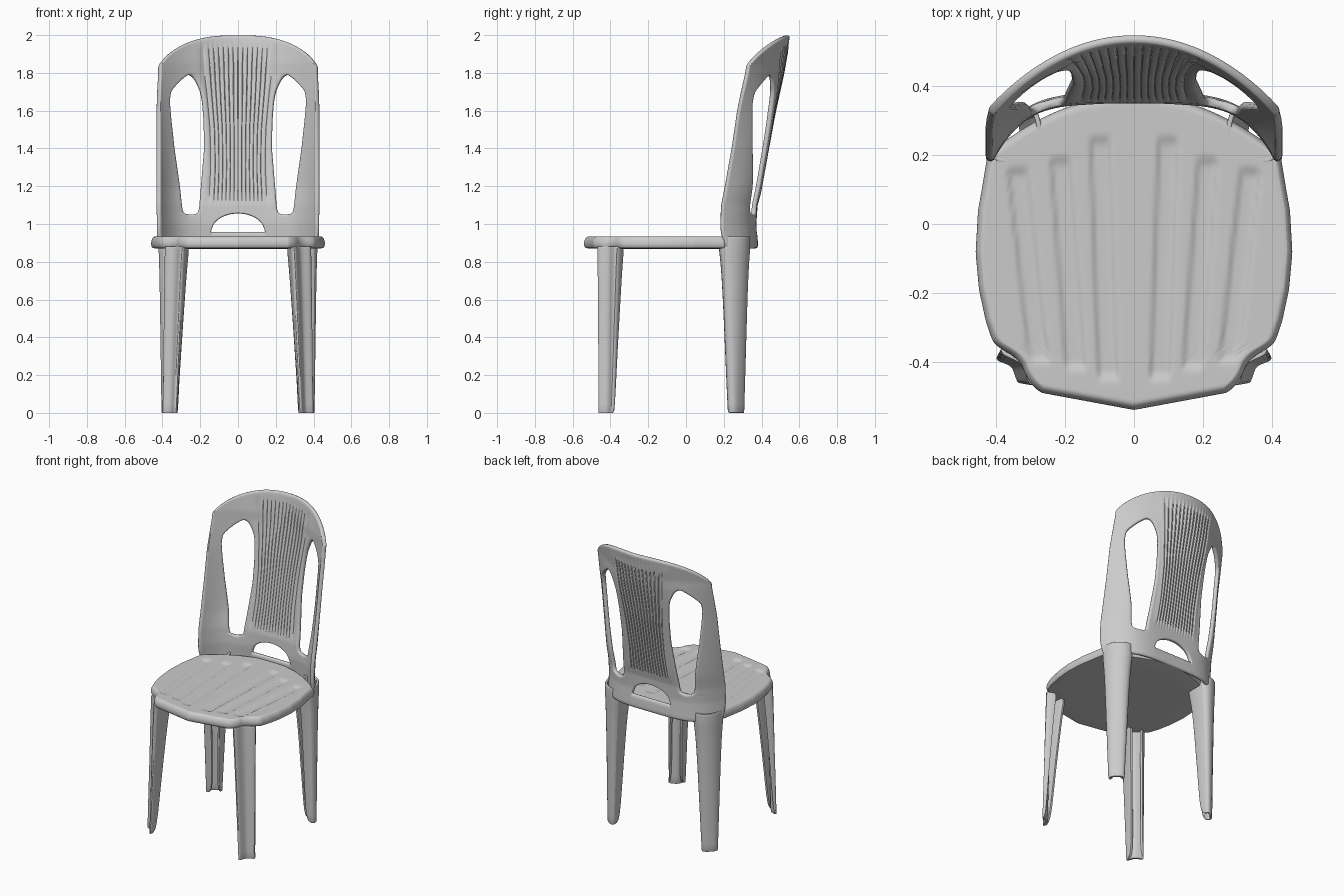
import bpy, bmesh, math

if "Cube" in bpy.data.objects:
    bpy.data.objects.remove(bpy.data.objects["Cube"])


def interp(table, v):
    """Piecewise-linear lookup; rows are (key, value, value...)."""
    if v <= table[0][0]:
        return table[0][1:]
    for a, b in zip(table, table[1:]):
        if v <= b[0]:
            f = (v - a[0]) / (b[0] - a[0])
            return [p + (q - p) * f for p, q in zip(a[1:], b[1:])]
    return table[-1][1:]


def smooth(a, b, v):
    f = min(1, max(0, (v - a) / (b - a)))
    return f * f * (3 - 2 * f)


def sheet(rows, skip=lambda r, c: False):
    """Quad sheet from rows of points, leaving out skipped cells and welding seams."""
    bm = bmesh.new()
    vs = [[bm.verts.new(p) for p in row] for row in rows]
    for r in range(len(vs) - 1):
        for c in range(len(vs[0]) - 1):
            if not skip(r, c):
                bm.faces.new((vs[r][c], vs[r][c + 1], vs[r + 1][c + 1], vs[r + 1][c]))
    bmesh.ops.remove_doubles(bm, verts=bm.verts, dist=1e-4)
    return bm


def finish(bm, name, thick, dense=True):
    """Turn a sheet into a moulded plastic part with rounded rims (thick=0: already closed)."""
    bmesh.ops.recalc_face_normals(bm, faces=bm.faces)
    me = bpy.data.meshes.new(name)
    bm.to_mesh(me)
    bm.free()
    ob = bpy.data.objects.new(name, me)
    bpy.context.collection.objects.link(ob)
    if not dense:
        sub = ob.modifiers.new("Smooth", 'SUBSURF')
        sub.levels = sub.render_levels = 2
    if thick:
        sol = ob.modifiers.new("Thickness", 'SOLIDIFY')
        sol.thickness, sol.offset = thick, 0
    if dense:
        sub = ob.modifiers.new("Round", 'SUBSURF')
        sub.levels = sub.render_levels = 1
    else:
        bev = ob.modifiers.new("Round", 'BEVEL')
        bev.width, bev.segments, bev.limit_method = 0.004, 2, 'ANGLE'
        bev.angle_limit = math.radians(50)
    bpy.ops.object.select_all(action='DESELECT')
    ob.select_set(True)
    bpy.context.view_layer.objects.active = ob
    bpy.ops.object.shade_smooth_by_angle(angle=math.radians(50))
    return ob


# Seat: outline half-width along y, with a notch over each front leg
WIDTH = [(-.49, .27), (-.475, .295), (-.45, .313), (-.42, .325), (-.395, .35), (-.378, .39),
         (-.36, .41), (-.3, .43), (-.2, .45), (-.08, .46), (.05, .453), (.2, .425)]
# Seat channels: x at back, x at front, y at back, y at front
CHANNELS = [(.10, .075, .26, -.46), (.215, .17, .20, -.43), (.34, .275, .17, -.41)]


def seat_point(u, v):
    s = -.49 + .69 * v
    x = u * interp(WIDTH, s)[0]
    ax = abs(x)
    y = s + (1 - v) ** 2 * (-.05 + .05 * ax / .27) + v * v * (.175 - .95 * ax * ax)
    x, y, ax = x * .97, y * .97, ax * .97
    z = .934
    for xb, xf, yb, yf in CHANNELS:
        f = (y - yf) / (yb - yf)
        d = abs(ax - (xf + (xb - xf) * f))
        z -= .01 * (1 - smooth(.02, .034, d)) * smooth(yf, yf + .03, y) * (1 - smooth(yb - .03, yb, y))
    return (x, y, z)


seat = sheet([[seat_point(i / 40, r / 60) for i in range(-40, 41)] for r in range(61)])
# Rolled lip around the seat, then a flat underside
for k, z in ((1.02, .923), (1.012, .905), (1.0, .888), (.988, .872), (.97, .868)):
    rim = [e for e in seat.edges if e.is_boundary]
    new = bmesh.ops.extrude_edge_only(seat, edges=rim)["geom"]
    for v in new:
        if isinstance(v, bmesh.types.BMVert):
            v.co.x, v.co.y, v.co.z = v.co.x * k, v.co.y * k, z
bmesh.ops.holes_fill(seat, edges=[e for e in seat.edges if e.is_boundary], sides=0)
finish(seat, "seat", 0)

# Backrest: side holes as (z, inner x, outer x), grooved panel as (z, half-width)
HOLE = [(1.05, .25, .25), (1.052, .225, .28), (1.06, .213, .29), (1.08, .207, .296),
        (1.2, .197, .31), (1.4, .18, .34), (1.55, .183, .357), (1.65, .19, .366), (1.7, .2, .36),
        (1.75, .222, .317), (1.78, .242, .28), (1.79, .262, .262)]
PANEL = [(1.1, .15), (1.3, .14), (1.5, .145), (1.75, .17), (1.95, .185)]
CENTRE = [(.87, .37), (1.0, .36), (1.1, .366), (1.2, .386), (1.4, .422), (1.6, .459), (1.8, .503), (2.0, .538)]
BEND = [(.9, 4.5), (1.2, 5), (1.4, 4), (1.85, 2)]
DEPTH = [(.94, .17), (1.4, .172), (1.8, .187)]
EDGE = [(.87, .415), (.95, .424), (1.6, .423), (1.8, .418)]
COLS = [('panel', i) for i in range(29)] + [('border', i) for i in (1, 2, 3)] + [('stile', i) for i in range(11)]
COLS = [(k, i, -1) for k, i in COLS[:0:-1]] + [(k, i, 1) for k, i in COLS]
LEVELS = ([.87, .9, .93, .96, .96, .98, 1.0, 1.025, 1.05, 1.052, 1.06, 1.08]
          + [1.1 + .03 * i for i in range(21)] + [1.72, 1.74, 1.76, 1.775, 1.785, 1.79]
          + [1.79 + .021 * i for i in range(1, 11)])


def back_point(row, kind, i, sign):
    s = LEVELS[row]
    xp, xh = interp(HOLE, s)
    xg = interp(PANEL, s)[0]
    if kind == 'panel':
        x = xg * i / 28
    elif kind == 'border':
        x = xg + (xp - xg) * i / 3
    else:
        f = i / 10
        x = xh + (interp(EDGE, s)[0] - xh) * f * (1.5 - .5 * f)
    z = s
    # arched opening at the foot of the panel
    if row >= 4 and s < 1.1:
        z += (1.1 - s) / .14 * .095 * math.sqrt(max(0, 1 - (x / .14) ** 2))
    # rounded top outline
    if s > 1.79:
        z = 1.79 + (s - 1.79) * max(.05, 1 - (x / .43) ** 2.6) ** .6
    y = interp(CENTRE, z)[0] - interp(DEPTH, z)[0] * (x / .42) ** interp(BEND, z)[0]
    # narrow vertical grooves
    if kind == 'panel' and i % 4 == 0:
        y += .008 * smooth(1.1, 1.16, z) * (1 - smooth(1.91, 1.96, z))
    return (sign * x, y, z)


def in_opening(r, c):
    pair = {COLS[c][:2], COLS[c + 1][:2]}
    return r == 3 or pair == {('border', 3), ('stile', 0)}


back = sheet([[back_point(r, *c) for c in COLS] for r in range(len(LEVELS))], in_opening)
finish(back, "backrest", .026)

# Legs: open folded channel sections (foot, top) lofted up with a flare under the seat
FRONT = ([(.328, -.41), (.328, -.466), (.336, -.45), (.347, -.412), (.364, -.402), (.4, -.39), (.385, -.385)],
         [(.27, -.345), (.29, -.475), (.306, -.455), (.318, -.408), (.345, -.388), (.4, -.37), (.34, -.338)])
REAR = ([(.325, .25), (.328, .305), (.355, .3), (.375, .28), (.397, .262), (.402, .23), (.35, .228)],
        [(.28, .2), (.275, .335), (.345, .332), (.388, .298), (.413, .25), (.416, .185), (.33, .185)])
FRONT_FLARE = [(0, 0), (.2, .22), (.4, .44), (.6, .68), (.75, .87), (.83, 1), (.88, 1.08)]
REAR_FLARE = [(0, 0), (.2, .2), (.4, .4), (.6, .6), (.75, .8), (.83, .98), (.88, 1.12), (.935, 1.08)]

for name, (foot, top), flare in (("front_leg", FRONT, FRONT_FLARE), ("back_leg", REAR, REAR_FLARE)):
    for side, sign in (("right", 1), ("left", -1)):
        rows = [[(sign * (a[0] + (b[0] - a[0]) * f), a[1] + (b[1] - a[1]) * f, z)
                 for a, b in zip(foot, top)] for z, f in flare]
        finish(sheet(rows), f"{name}_{side}", .014, dense=False)
